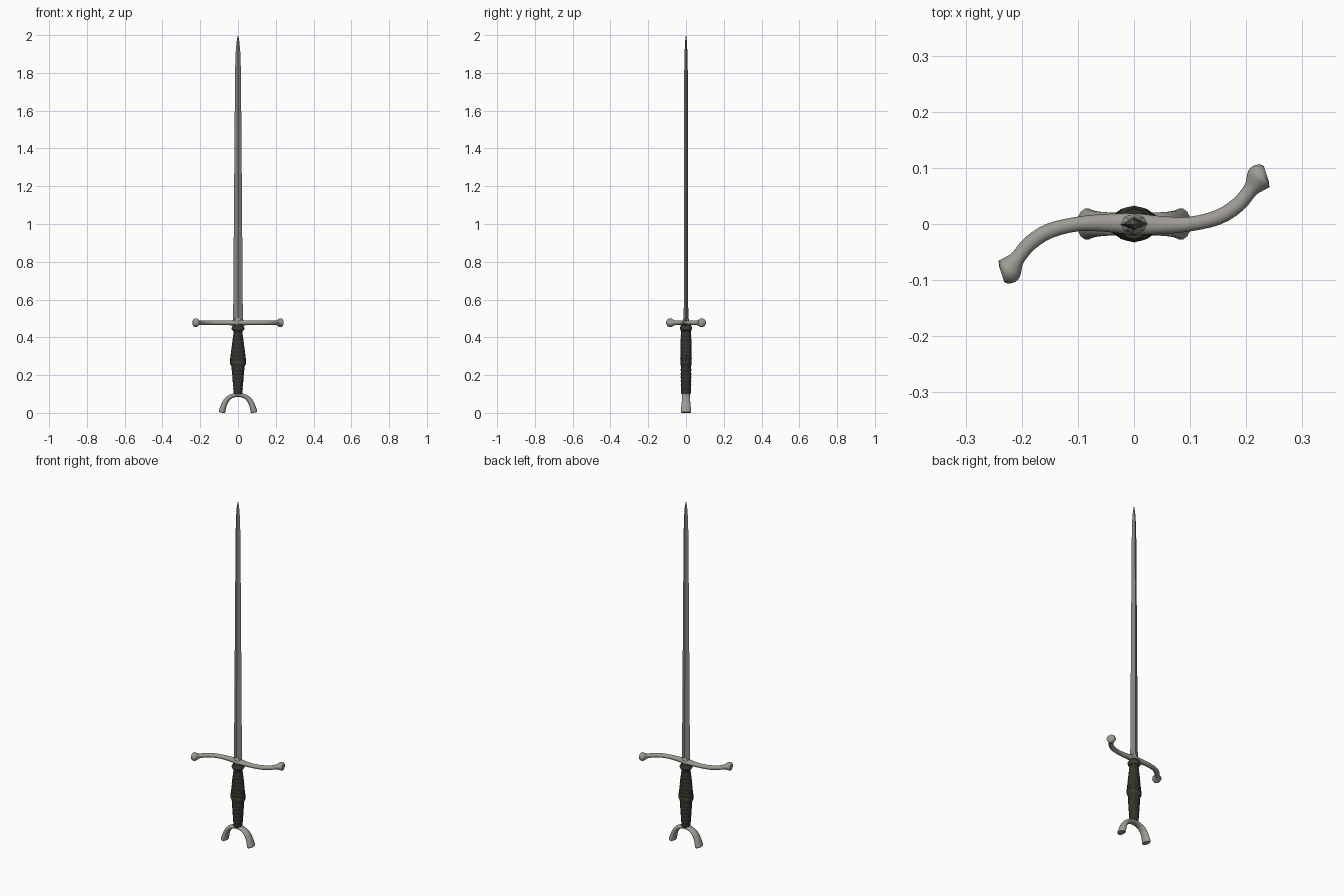
import bpy, bmesh, math
from mathutils import Vector

if "Cube" in bpy.data.objects:
    bpy.data.objects.remove(bpy.data.objects["Cube"])


def material(name, col):
    m = bpy.data.materials.new(name)
    m.diffuse_color = (*col, 1)
    m.use_nodes = True
    m.node_tree.nodes["Principled BSDF"].inputs["Base Color"].default_value = m.diffuse_color
    return m


STEEL = material("blade steel", (0.25, 0.245, 0.225))
PALE = material("pale fittings", (0.34, 0.33, 0.295))
DARK = material("dark grip", (0.034, 0.033, 0.024))
EDGE = material("grip bands", (0.055, 0.052, 0.038))


def loft(name, rings, mat, smooth=None):
    """Skin a list of equal-sized rings and close both ends."""
    bm = bmesh.new()
    vs = [[bm.verts.new(p) for p in r] for r in rings]
    n = len(vs[0])
    for a, b in zip(vs, vs[1:]):
        for i in range(n):
            j = (i + 1) % n
            bm.faces.new((a[i], a[j], b[j], b[i]))
    bm.faces.new(vs[0])
    bm.faces.new(vs[-1])
    bmesh.ops.recalc_face_normals(bm, faces=bm.faces[:])
    me = bpy.data.meshes.new(name)
    bm.to_mesh(me)
    bm.free()
    me.materials.append(mat)
    ob = bpy.data.objects.new(name, me)
    bpy.context.collection.objects.link(ob)
    if smooth:
        bpy.ops.object.select_all(action='DESELECT')
        ob.select_set(True)
        bpy.context.view_layer.objects.active = ob
        bpy.ops.object.shade_smooth_by_angle(angle=math.radians(smooth))
    return ob


def spline(keys, steps=3):
    """Catmull-Rom through tuples of any length."""
    out = []
    k = [keys[0]] + keys + [keys[-1]]
    for i in range(1, len(k) - 2):
        for s in range(steps):
            t = s / steps
            out.append(tuple(
                0.5 * (2 * b + (c - a) * t + (2 * a - 5 * b + 4 * c - d) * t * t
                       + (3 * b - a - 3 * c + d) * t ** 3)
                for a, b, c, d in zip(*k[i - 1:i + 3])))
    return out + [keys[-1]]


def sweep(name, keys, to3d, w, mat, sides=14):
    """Tube along a flat path of (u, v, in-plane radius, cross radius)."""
    pts = spline(keys)
    pos = [to3d(p[0], p[1]) for p in pts]
    rings = []
    for i, p in enumerate(pts):
        t = (pos[min(i + 1, len(pos) - 1)] - pos[max(i - 1, 0)]).normalized()
        nrm = w.cross(t)
        rings.append([pos[i] + nrm * p[2] * math.cos(a) + w * p[3] * math.sin(a)
                      for a in (2 * math.pi * s / sides for s in range(sides))])
    return loft(name, rings, mat, 45)


def section(z, rx, ry, n=4, power=1.0):
    """Horizontal ring; power below 1 makes it boxier."""
    r = []
    for i in range(n):
        a = 2 * math.pi * i / n
        c, s = math.cos(a), math.sin(a)
        r.append((rx * math.copysign(abs(c) ** power, c),
                  ry * math.copysign(abs(s) ** power, s), z))
    return r


# Blade: diamond section tapering to a point
blade = [(0.46, .026, .012), (1.0, .022, .0115), (1.5, .018, .0105), (1.8, .0155, .0095),
         (1.9, .013, .008), (1.96, .008, .005), (1.985, .004, .003), (2.0, .0005, .0005)]
loft("blade", [section(*b) for b in blade], STEEL)

# Small collar where the blade meets the guard
loft("blade_collar", [section(.465, .024, .02, 8), section(.49, .024, .017, 8),
                      section(.502, .014, .013, 8)], PALE)

# S-shaped guard with flared ends (half path, point-mirrored)
half = [(.05, -.002, .016, .013), (.1, 0, .013, .012), (.15, .012, .0135, .012),
        (.185, .034, .0135, .012), (.207, .06, .0135, .013), (.217, .073, .020, .019),
        (.224, .082, .0245, .0235), (.231, .087, .0215, .0215), (.236, .089, .015, .015)]
guard = [(-u, -v, a, b) for u, v, a, b in reversed(half)] + [(0, 0, .019, .015)] + half
sweep("cross_guard", guard, lambda u, v: Vector((u, v, .477)), Vector((0, 0, 1)), PALE)

# Grip: two tapered swellings with fine raised bands
prof = [(.098, .022, .024), (.13, .025, .027), (.24, .034, .028), (.25, .035, .026),
        (.256, .042, .030), (.275, .043, .030), (.40, .027, .028), (.432, .022, .026),
        (.44, .034, .031), (.452, .034, .032), (.468, .024, .026)]


def grip_radius(z):
    for a, b in zip(prof, prof[1:]):
        if z <= b[0]:
            t = (z - a[0]) / (b[0] - a[0])
            return a[1] + (b[1] - a[1]) * t, a[2] + (b[2] - a[2]) * t
    return prof[-1][1:]


rings = []
N = 74
for i in range(N + 1):
    z = .098 + .37 * i / N
    rx, ry = grip_radius(z)
    d = (0, .0005, .0016, .0005)[i % 4] - .0006
    rings.append(section(z, rx + d, ry + d, 12, .95))
grip = loft("grip", rings, DARK)
grip.data.materials.append(EDGE)
for f in grip.data.polygons:
    if any(abs(f.center.z - z) < .006 for z in (.265, .446)):
        f.material_index = 1

# Forked arch pommel
leg = [(.035, .088, .011, .021), (.058, .071, .0135, .022), (.073, .045, .015, .024),
       (.081, .02, .0165, .027), (.084, .008, .018, .028), (.0855, .001, .0155, .025)]
arch = [(-u, v, a, b) for u, v, a, b in reversed(leg)] + [(0, .096, .011, .021)] + leg
pommel = sweep("forked_pommel", arch, lambda u, v: Vector((u, 0, v)), Vector((0, 1, 0)), PALE)
for v in pommel.data.vertices:
    v.co.z = max(v.co.z, 0)
